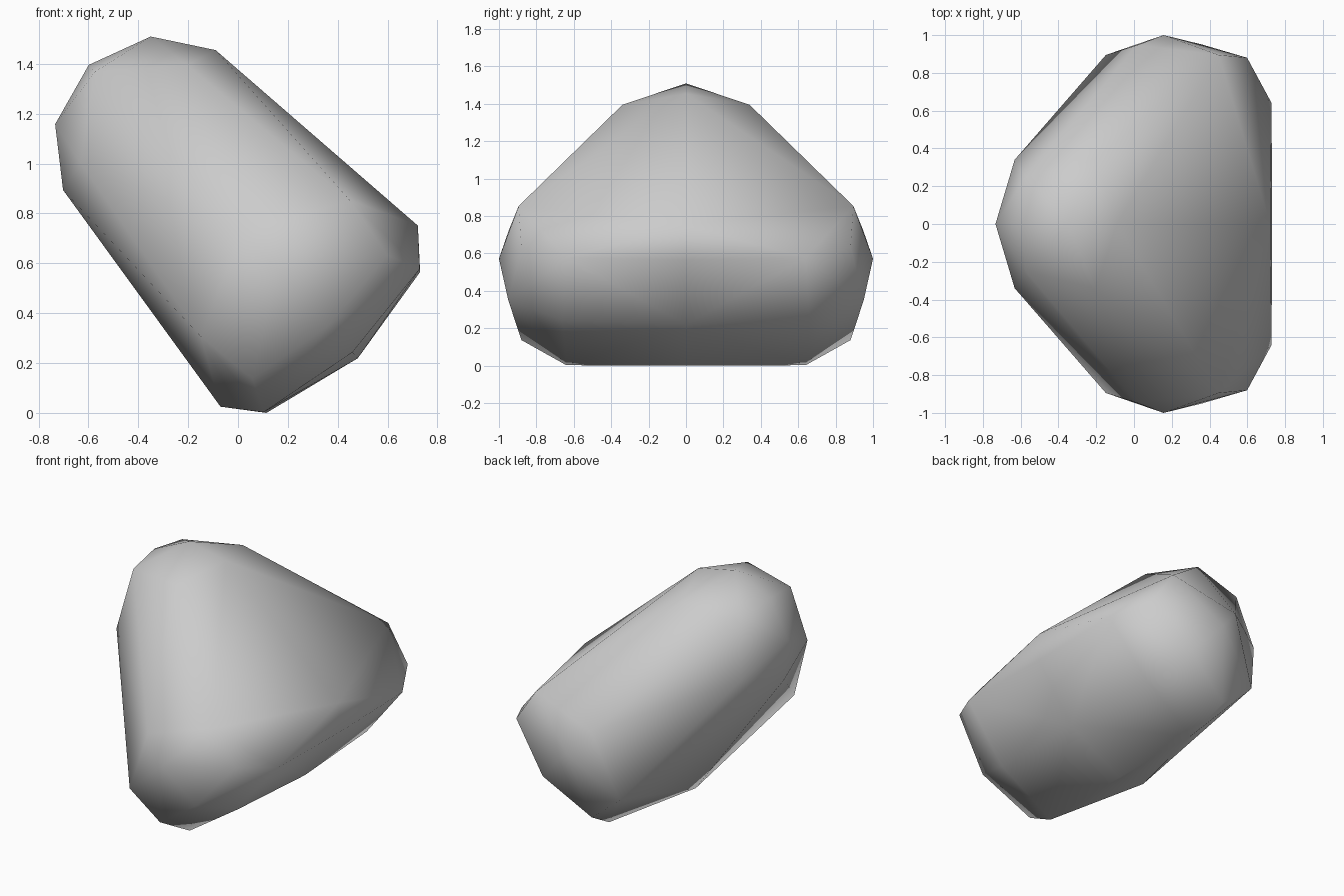
import bpy, bmesh
from mathutils import Matrix

cube = bpy.data.objects.get("Cube")
if cube:
    bpy.data.objects.remove(cube, do_unlink=True)

# Stone grey
stone = bpy.data.materials.new("stone_grey")
stone.use_nodes = True
GREY = (0.6, 0.6, 0.6, 1)
stone.diffuse_color = GREY
stone.node_tree.nodes["Principled BSDF"].inputs["Base Color"].default_value = GREY

# Quarter of the rounded wedge, from narrow tip to wide base:
# (length, half width, half thickness), mirrored across width and thickness
tip = [(-1.437, 0, 0), (-1.353, 0, .26), (-1.137, 0, .415),
       (-1.4, .25, 0), (-1.17, .34, .29)]
corner = [(-.527, .947, 0), (-.32, 1, 0), (-.018, .95, 0),
          (-.33, .895, .405), (-.066, .88, .367)]
base = [(.159, 0, 0), (.073, 0, .418), (-.07, 0, .537),
        (.127, .66, 0), (.063, .64, .425)]

bm = bmesh.new()
points = {(u, sy * y, sn * n) for u, y, n in tip + corner + base
          for sy in (-1, 1) for sn in (-1, 1)}
for p in sorted(points):
    bm.verts.new(p)
bmesh.ops.convex_hull(bm, input=bm.verts)
loose = [v for v in bm.verts if not v.link_faces]
bmesh.ops.delete(bm, geom=loose, context='VERTS')

# Lean the wedge so its tip points up and sideways, resting on the base edge
c, s = .676, .737
bm.transform(Matrix(((c, 0, s, s * .506), (0, 1, 0, 0),
                     (-s, 0, c, c * .506), (0, 0, 0, 1))))
low = min(v.co.z for v in bm.verts)
bmesh.ops.translate(bm, vec=(0, 0, -low), verts=bm.verts)
bmesh.ops.recalc_face_normals(bm, faces=bm.faces)
for f in bm.faces:
    f.smooth = True

mesh = bpy.data.meshes.new("stone")
bm.to_mesh(mesh)
bm.free()
mesh.materials.append(stone)
boulder = bpy.data.objects.new("stone", mesh)
bpy.context.collection.objects.link(boulder)
